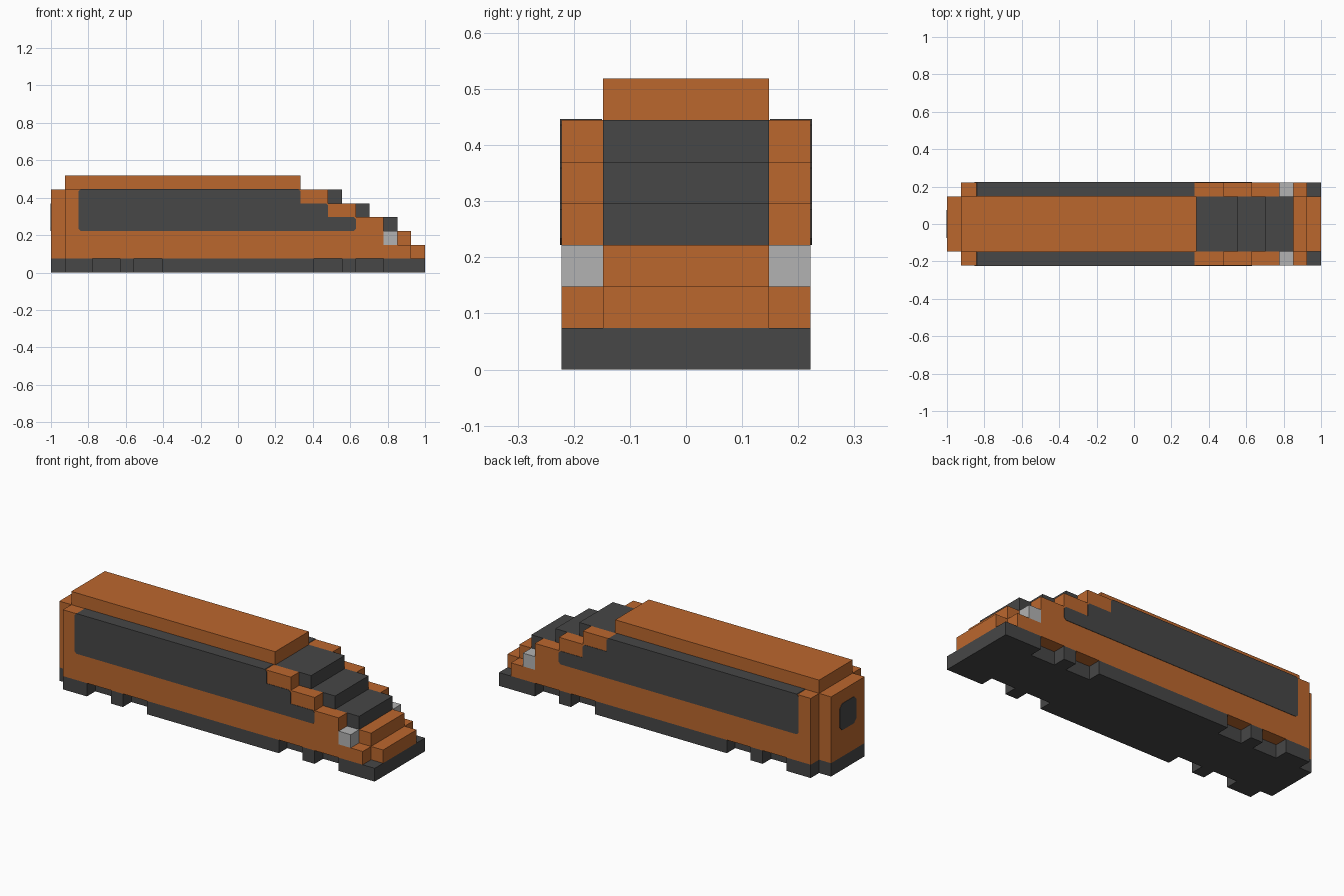
import bpy, bmesh
from mathutils import Vector

if "Cube" in bpy.data.objects:
    bpy.data.objects.remove(bpy.data.objects["Cube"], do_unlink=True)

U = 2 / 27          # one block
PROUD = 0.03        # how far glass stands out, in blocks


def material(name, rgb):
    mat = bpy.data.materials.new(name)
    mat.use_nodes = True
    colour = (*rgb, 1)
    mat.diffuse_color = colour
    mat.node_tree.nodes["Principled BSDF"].inputs["Base Color"].default_value = colour
    return mat


orange = material("burnt orange", (0.5, 0.136, 0.027))
dark = material("dark grey", (0.063, 0.063, 0.063))
pale = material("pale grey", (0.45, 0.45, 0.45))


def prism(name, outline, depth, mat, mirror=False):
    """Extrude a closed outline, given in blocks, along the depth vector."""
    bm = bmesh.new()
    face = bm.faces.new([bm.verts.new(Vector(p) * U) for p in outline])
    new = bmesh.ops.extrude_face_region(bm, geom=[face])["geom"]
    moved = [v for v in new if isinstance(v, bmesh.types.BMVert)]
    bmesh.ops.translate(bm, verts=moved, vec=Vector(depth) * U)
    bmesh.ops.recalc_face_normals(bm, faces=bm.faces)
    mesh = bpy.data.meshes.new(name)
    bm.to_mesh(mesh)
    bm.free()
    mesh.materials.append(mat)
    obj = bpy.data.objects.new(name, mesh)
    bpy.context.collection.objects.link(obj)
    if mirror:
        mod = obj.modifiers.new("Mirror", "MIRROR")
        mod.use_axis = (False, True, False)
    return obj


def profile(name, xz, y0, y1, mat, mirror=False):
    """Side profile, x counted from the rear end, extruded across the width."""
    pts = [(x - 13.5, y0, z) for x, z in xz]
    return prism(name, pts, (0, y1 - y0, 0), mat, mirror)


def rect(x0, x1, z0, z1):
    return [(x0, z0), (x1, z0), (x1, z1), (x0, z1)]


def clip_corners(pts, cut):
    """Chamfer the convex corners of a counter-clockwise outline."""
    out = []
    for i, p in enumerate(pts):
        p = Vector(p)
        a = (Vector(pts[i - 1]) - p).normalized()
        b = (Vector(pts[(i + 1) % len(pts)]) - p).normalized()
        convex = a.x * b.y - a.y * b.x < 0
        out += [tuple(p + a * cut), tuple(p + b * cut)] if convex else [tuple(p)]
    return out


# Body core with raised roof and stepped nose
profile("body_core", [(0, 1), (27, 1), (27, 2), (26, 2), (26, 3), (18, 3),
                      (18, 7), (1, 7), (1, 6), (0, 6)], -2, 2, orange)

# Stepped windscreen
profile("windscreen", [(18, 3), (25, 3), (25, 4), (23, 4), (23, 5),
                       (21, 5), (21, 6), (18, 6)], -2, 2, dark)

# Side walls, stepping down towards the nose
profile("side_walls", [(1, 1), (26, 1), (26, 2), (24, 2), (24, 4), (22, 4),
                       (22, 5), (20, 5), (20, 6), (1, 6)], 2, 3, orange, True)

# Long side windows that wrap over the shoulder
top = 6 + PROUD
profile("side_windows", clip_corners([(2, 3), (22, 3), (22, 4), (20, 4), (20, 5),
                                      (18, 5), (18, top), (2, top)], 0.15),
        2.02, 3 + PROUD, dark, True)

# Headlights
profile("headlights", rect(24, 25, 2, 3), 2, 3, pale, True)

# Undercarriage: solid centre and side skirts with gaps
profile("undercarriage", rect(0, 27, 0, 1), -2, 2, dark)
for i, (x0, x1) in enumerate([(1, 3), (5, 6), (8, 19), (21, 22), (24, 27)]):
    profile(f"side_skirt_{i + 1}", rect(x0, x1, 0, 1), 2, 3, dark, True)

# Rear window plate
rear = clip_corners(rect(-1, 1, 3, 5), 0.3)
prism("rear_window", [(-13.5 - PROUD, y, z) for y, z in rear], (0.06, 0, 0), dark)
